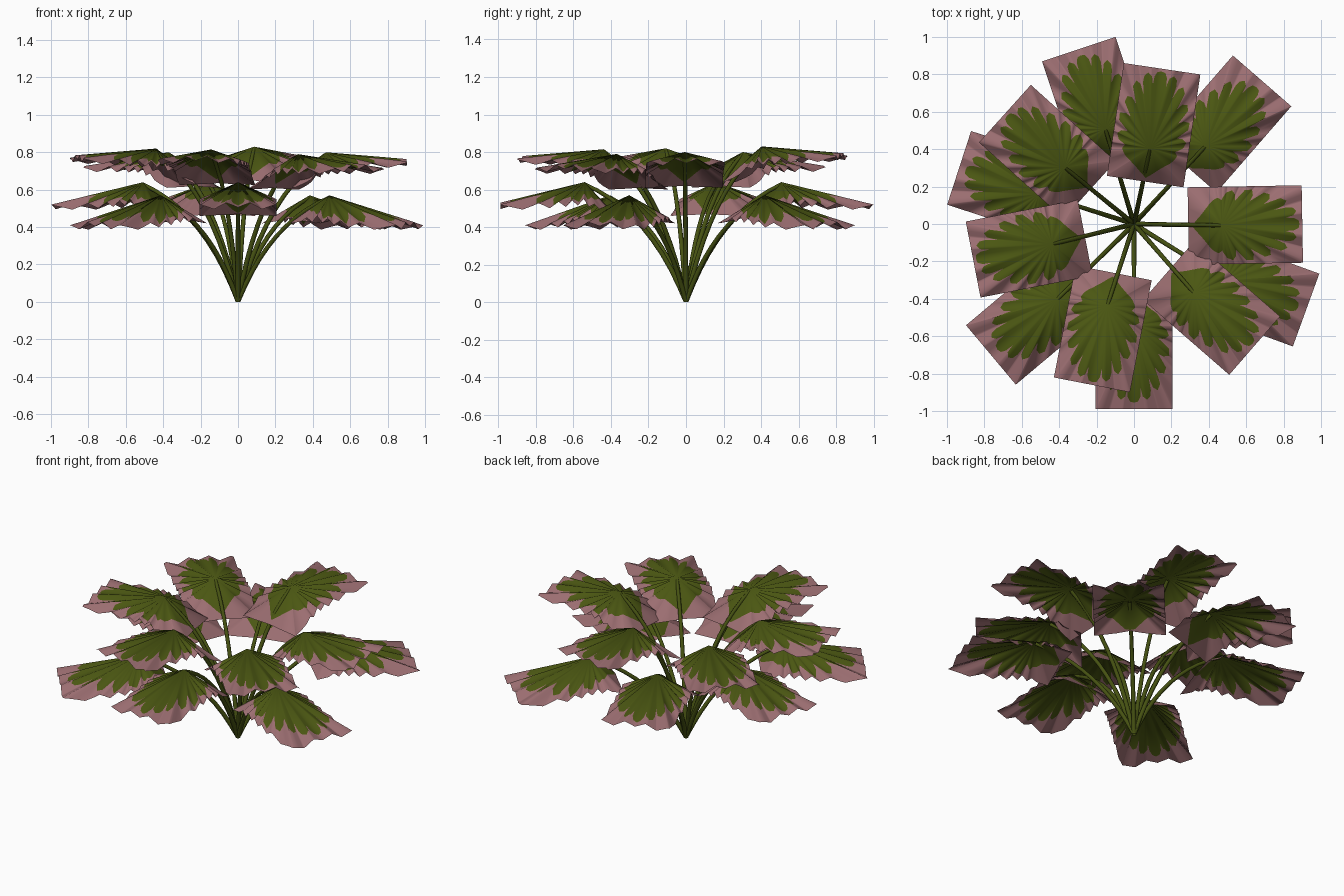
import bpy, bmesh, math
from mathutils import Vector

if "Cube" in bpy.data.objects:
    bpy.data.objects.remove(bpy.data.objects["Cube"])


def material(name, rgb):
    m = bpy.data.materials.new(name)
    m.diffuse_color = (*rgb, 1)
    m.use_nodes = True
    m.node_tree.nodes["Principled BSDF"].inputs["Base Color"].default_value = m.diffuse_color
    return m


GREEN = material("leaf green", (0.070, 0.095, 0.006))
PINK = material("dusty pink", (0.33, 0.155, 0.165))
STEM = material("stem green", (0.062, 0.085, 0.006))

# Half outline of the lobed green patch: (angle from midrib, radius from the crown)
LOBES = [(0, .415), (3, .41), (5, .385), (6, .34), (7, .385), (10, .405), (13, .39), (14.5, .36),
         (15.5, .29), (17, .35), (20, .37), (24, .345), (26, .25), (28, .29), (32, .305),
         (37, .285), (40, .20), (43, .23), (49, .25), (56, .225), (61, .15), (66, .18),
         (73, .195), (82, .175), (90, .135), (98, .15), (112, .14), (130, .125),
         (152, .125), (168, .14), (180, .16)]
HALF_W = 0.207

# Tier: crown to outer edge, crown to inner edge, drop of rim by angle from midrib
TIERS = {
    "upper": (.43, .18, [(0, .045), (26, .065), (90, .09), (129, .19), (180, .18)]),
    "tilted": (.43, .18, [(0, .065), (26, .09), (90, .095), (129, .19), (180, .18)]),
    "middle": (.45, .16, [(0, .12), (25, .135), (90, .105), (128, .18), (180, .17)]),
    "lower": (.46, .15, [(0, .15), (24, .175), (90, .125), (126, .15), (180, .12)]),
}

# Leaves: yaw, centre of outer edge x, y, crown height, tier
LEAVES = [
    (1, .90, 0, .80, "upper"), (49, .685, .765, .57, "lower"),
    (81.5, .15, .83, .83, "upper"), (108.4, -.295, .935, .64, "middle"),
    (138, -.69, .59, .80, "tilted"), (162, -.935, .30, .64, "middle"),
    (191, -.86, -.19, .82, "upper"), (220, -.765, -.70, .57, "lower"),
    (259, -.225, -.86, .815, "upper"), (270, 0, -.99, .64, "middle"),
    (319, .645, -.65, .79, "tilted"), (340, .92, -.46, .57, "lower"),
]


def lookup(table, a):
    for (a0, v0), (a1, v1) in zip(table, table[1:]):
        if a <= a1:
            return v0 + (v1 - v0) * (a - a0) / (a1 - a0)
    return table[-1][1]


def rim_distance(a, front, back):
    c, s = math.cos(math.radians(a)), abs(math.sin(math.radians(a)))
    along = front / c if c > 1e-6 else (back / -c if c < -1e-6 else 9)
    return min(along, HALF_W / s if s > 1e-6 else 9)


def pleat(a):
    # zigzag folds, fading out on the drooping inner edge
    wave = abs((a / 16) % 1 - .5) * 4 - 1
    return .015 * wave * (1 if a < 112 else 0)


def make_leaf(i, yaw, ox, oy, z, tier):
    front, back, drops = TIERS[tier]
    d = Vector((math.cos(math.radians(yaw)), math.sin(math.radians(yaw)), 0))
    side = Vector((-d.y, d.x, 0))
    crown = Vector((ox, oy, z)) - d * front

    # sample angles: lobes, folds and card corners, mirrored about the midrib
    half = {float(a) for a, _ in LOBES} | {float(a) for a in range(0, 121, 8)}
    half |= {math.degrees(math.atan2(HALF_W, front)), math.degrees(math.atan2(HALF_W, -back))}
    half = sorted(half)
    angles = half + [-a for a in reversed(half[1:-1])]

    bm = bmesh.new()
    top = bm.verts.new(crown)
    inner, outer = [], []
    for a in angles:
        b = abs(a)
        r = rim_distance(b, front, back)
        g = min(lookup(LOBES, b), r * .97)
        ray = d * math.cos(math.radians(a)) + side * math.sin(math.radians(a))
        rim = ray * r - Vector((0, 0, lookup(drops, b) + pleat(b)))
        inner.append(bm.verts.new(crown + rim * (g / r)))
        outer.append(bm.verts.new(crown + rim))
    n = len(angles)
    for k in range(n):
        j = (k + 1) % n
        bm.faces.new((top, inner[k], inner[j])).material_index = 0
        bm.faces.new((inner[k], outer[k], outer[j], inner[j])).material_index = 1
    for f in bm.faces:
        f.smooth = True
    me = bpy.data.meshes.new(f"leaf_{i}")
    bm.to_mesh(me)
    bm.free()
    me.materials.append(GREEN)
    me.materials.append(PINK)
    bpy.context.collection.objects.link(bpy.data.objects.new(f"leaf_{i}", me))
    return crown


def make_stem(i, crown):
    # arching eight-sided tube from the root to the leaf crown
    out = Vector((crown.x, crown.y, 0))
    ctrl = out * .34 + Vector((0, 0, crown.z * .74))
    end = crown - Vector((0, 0, .012))
    pts = [ctrl * (2 * t * (1 - t)) + end * t * t for t in [k / 10 for k in range(11)]]
    axis = out.normalized().cross(Vector((0, 0, 1)))
    bm = bmesh.new()
    rings = []
    for k, p in enumerate(pts):
        tan = (pts[min(k + 1, 10)] - pts[max(k - 1, 0)]).normalized()
        nor = tan.cross(axis)
        rad = .0135 - .003 * k / 10
        rings.append([bm.verts.new(p + rad * (axis * math.cos(q * math.pi / 4)
                                              + nor * math.sin(q * math.pi / 4)))
                      for q in range(8)])
    for r0, r1 in zip(rings, rings[1:]):
        for q in range(8):
            bm.faces.new((r0[q], r0[(q + 1) % 8], r1[(q + 1) % 8], r1[q])).smooth = True
    for v in rings[0]:
        v.co.z = max(v.co.z, 0)
    bmesh.ops.recalc_face_normals(bm, faces=bm.faces)
    me = bpy.data.meshes.new(f"stem_{i}")
    bm.to_mesh(me)
    bm.free()
    me.materials.append(STEM)
    bpy.context.collection.objects.link(bpy.data.objects.new(f"stem_{i}", me))


for i, leaf in enumerate(LEAVES, 1):
    make_stem(i, make_leaf(i, *leaf))
